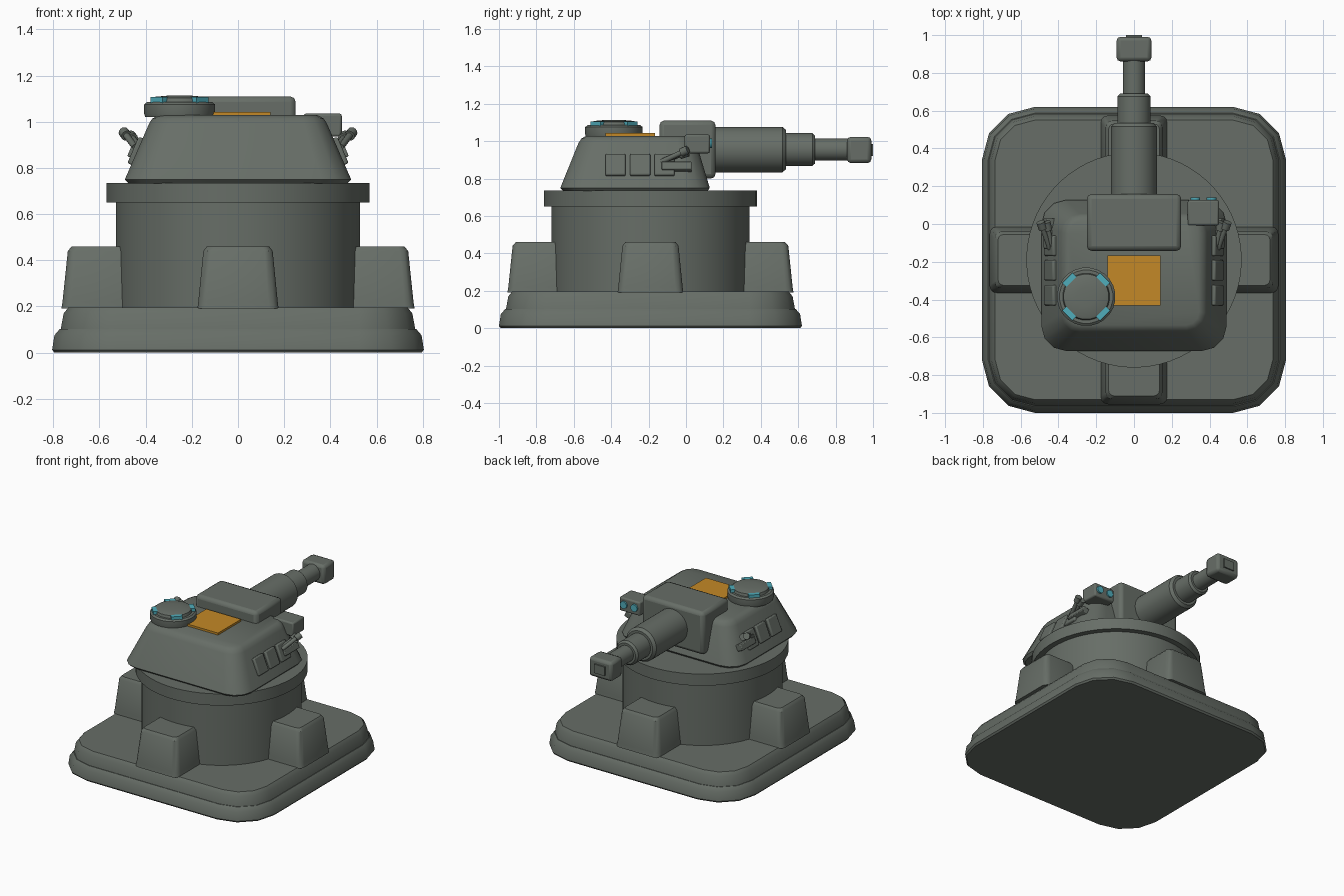
import bpy, bmesh, math
from mathutils import Vector, Matrix

cube = bpy.data.objects.get("Cube")
if cube:
    bpy.data.objects.remove(cube, do_unlink=True)


def material(name, rgb):
    m = bpy.data.materials.new(name)
    m.use_nodes = True
    m.diffuse_color = (*rgb, 1)
    m.node_tree.nodes["Principled BSDF"].inputs["Base Color"].default_value = (*rgb, 1)
    return m


GREY = material("armour grey", (0.135, 0.155, 0.135))
ORANGE = material("hatch orange", (0.55, 0.25, 0.02))
CYAN = material("lens cyan", (0.08, 0.42, 0.50))
CY = -0.19  # centre line of base and drum


def finish(name, bm, mat, matrix=Matrix(), bevel=0, angle=35):
    bmesh.ops.recalc_face_normals(bm, faces=bm.faces)
    me = bpy.data.meshes.new(name)
    bm.to_mesh(me)
    bm.free()
    me.materials.append(mat)
    ob = bpy.data.objects.new(name, me)
    bpy.context.collection.objects.link(ob)
    ob.matrix_world = matrix
    if bevel:
        mod = ob.modifiers.new("Bevel", "BEVEL")
        mod.width, mod.segments = bevel, 2
    bpy.ops.object.select_all(action="DESELECT")
    bpy.context.view_layer.objects.active = ob
    ob.select_set(True)
    bpy.ops.object.shade_smooth_by_angle(angle=math.radians(angle))
    return ob


def skin(bm, rings):
    loops = [[bm.verts.new(p) for p in ring] for ring in rings]
    n = len(loops[0])
    for a, b in zip(loops, loops[1:]):
        for i in range(n):
            j = (i + 1) % n
            bm.faces.new((a[i], a[j], b[j], b[i]))
    bm.faces.new(loops[0][::-1])
    bm.faces.new(loops[-1])


def rounded_rect(hx, y0, y1, r, z, steps=3):
    pts = []
    corners = ((hx - r, y1 - r), (r - hx, y1 - r), (r - hx, y0 + r), (hx - r, y0 + r))
    for k, (cx, cy) in enumerate(corners):
        for i in range(steps + 1):
            a = math.pi / 2 * (k + i / steps)
            pts.append((cx + r * math.cos(a), cy + r * math.sin(a), z))
    return pts


def loft(name, sections, matrix=Matrix()):
    bm = bmesh.new()
    skin(bm, [rounded_rect(*s) for s in sections])
    return finish(name, bm, GREY, matrix)


def lathe(name, profile, matrix, segs=48, mat=GREY):
    """Turn (radius, height) pairs about the local z axis."""
    bm = bmesh.new()
    turn = [2 * math.pi * (i + 0.5) / segs for i in range(segs)]
    skin(bm, [[(r * math.cos(a), r * math.sin(a), h) for a in turn] for r, h in profile])
    return finish(name, bm, mat, matrix)


def box(name, size, matrix, mat=GREY, bevel=0.0):
    bm = bmesh.new()
    bmesh.ops.create_cube(bm, size=1)
    bmesh.ops.scale(bm, vec=size, verts=bm.verts)
    return finish(name, bm, mat, matrix, bevel)


def at(x, y, z):
    return Matrix.Translation((x, y, z))


def aim(start, direction):
    return at(*start) @ Vector(direction).to_track_quat("Z", "Y").to_matrix().to_4x4()


# Stepped base plates
def slab(name, steps):
    loft(name, [(h, CY - h - 0.005, CY + h + 0.005, 0.28 - (0.805 - h), z) for h, z in steps])


slab("base_lower", [(0.795, 0), (0.805, 0.012), (0.795, 0.075), (0.772, 0.102)])
slab("base_upper", [(0.768, 0.1), (0.755, 0.17), (0.735, 0.195)])

# Drum and bearing ring
lathe("drum", [(0.53, 0.18), (0.53, 0.66)], at(0, CY, 0), 64)
lathe("bearing_ring", [(0.57, 0.65), (0.57, 0.735)], at(0, CY, 0), 64)

# Four tapered buttresses
for k, side in enumerate(("back", "right", "front", "left")):
    loft("buttress_" + side,
         [(0.176, 0.35, 0.765, 0.04, 0.19), (0.172, 0.35, 0.76, 0.04, 0.22),
          (0.15, 0.36, 0.737, 0.035, 0.44), (0.135, 0.375, 0.72, 0.03, 0.46)],
         at(0, CY, 0) @ Matrix.Rotation(k * math.pi / 2, 4, "Z"))

# Sloped turret shell
loft("turret", [(0.475, -0.655, 0.115, 0.12, 0.733), (0.49, -0.672, 0.127, 0.13, 0.75),
                (0.386, -0.575, 0.055, 0.1, 0.99), (0.372, -0.56, 0.043, 0.09, 1.013),
                (0.345, -0.535, 0.018, 0.07, 1.028)])

# Gun mantlet, stepped barrel and muzzle
box("mantlet", (0.5, 0.3, 0.31), at(0, 0.008, 0.955), bevel=0.025)
lathe("barrel", [(0.122, 0.1), (0.122, 0.515), (0.105, 0.535), (0.088, 0.535), (0.088, 0.675),
                 (0.075, 0.69), (0.059, 0.69), (0.059, 0.88)],
      aim((0, 0, 0.955), (0, 1, 0)), 40)
box("muzzle_block", (0.184, 0.13, 0.14), at(0, 0.926, 0.953), bevel=0.02)
box("muzzle_plate", (0.085, 0.02, 0.065), at(0, 0.99, 0.953))

# Round cupola with lid and vision blocks
HX, HY = -0.253, -0.385
lathe("cupola", [(0.15, 1.02), (0.155, 1.036), (0.155, 1.075), (0.142, 1.085), (0.125, 1.085),
                 (0.12, 1.103), (0.105, 1.108), (0.05, 1.113)], at(HX, HY, 0), 24)
for k in range(4):
    turn = Matrix.Rotation(math.pi * (0.25 + k / 2), 4, "Z")
    box("vision_block", (0.03, 0.075, 0.024), at(HX, HY, 0) @ turn @ at(0.126, 0, 1.094), CYAN)

# Orange roof hatch
box("roof_hatch", (0.28, 0.265, 0.018), at(0, -0.298, 1.034), ORANGE)

# Sight box with twin lenses
box("sight_box", (0.165, 0.135, 0.1), at(0.367, 0.06, 0.985), bevel=0.01)
for x in (0.325, 0.41):
    lathe("sight_lens", [(0.026, 0), (0.026, 0.016)], aim((x, 0.123, 0.988), (0, 1, 0)), 20, CYAN)

# Side armour tiles and smoke launchers on both flanks
for s, side in ((1, "left"), (-1, "right")):
    for y in (-0.377, -0.245, -0.115):
        box("tile_" + side, (0.03, 0.108, 0.125),
            at(s * 0.441, y, 0.872) @ Matrix.Rotation(-s * 0.4, 4, "Y"), bevel=0.008)
    box("launcher_bracket_" + side, (0.05, 0.16, 0.045),
        at(s * 0.448, -0.05, 0.862) @ Matrix.Rotation(-s * 0.4, 4, "Y"), bevel=0.005)
    for start, tip in (((0.425, -0.16, 0.885), (0.465, 0.01, 0.94)),
                       ((0.445, -0.13, 0.89), (0.495, 0.01, 0.955))):
        a = Vector((s * start[0], start[1], start[2]))
        b = Vector((s * tip[0], tip[1], tip[2]))
        n = (b - a).length
        lathe("launcher_tube_" + side, [(0.014, 0), (0.014, n * 0.75), (0.023, n * 0.75), (0.023, n)],
              aim(a, b - a), 14)
